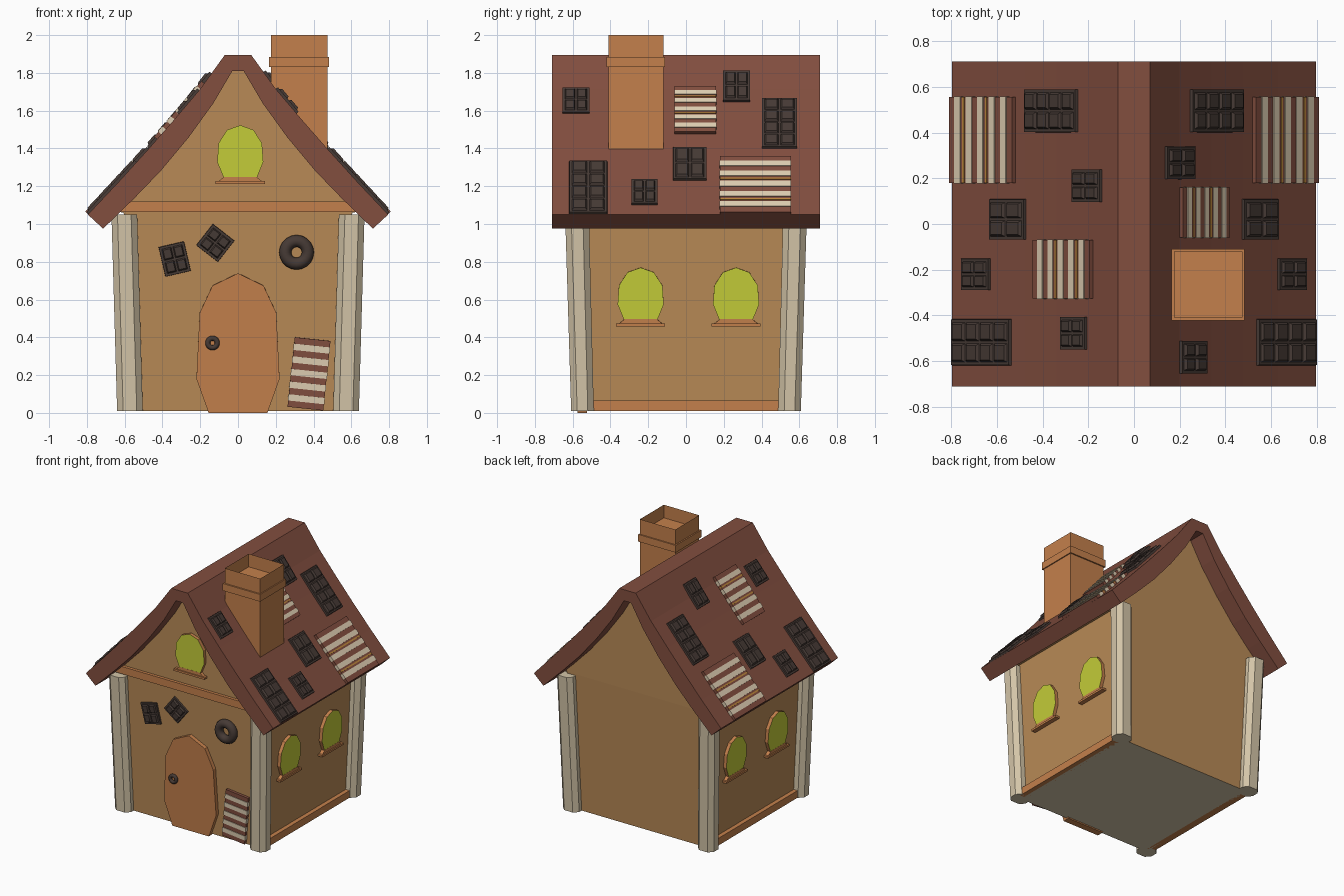
import bpy, bmesh, math
from mathutils import Matrix, Vector

if "Cube" in bpy.data.objects:
    bpy.data.objects.remove(bpy.data.objects["Cube"])


def srgb(r, g, b):
    f = lambda c: c / 12.92 if c <= 0.04045 else ((c + 0.055) / 1.055) ** 2.4
    return (f(r / 255), f(g / 255), f(b / 255), 1)


def material(name, r, g, b):
    m = bpy.data.materials.new(name)
    m.diffuse_color = srgb(r, g, b)
    m.use_nodes = True
    m.node_tree.nodes["Principled BSDF"].inputs["Base Color"].default_value = m.diffuse_color
    return m


WALL = material("gingerbread_tan", 184, 138, 86)
ORANGE = material("biscuit_orange", 196, 128, 76)
POST = material("post_beige", 212, 197, 168)
ROOF = material("roof_brown", 130, 78, 63)
CHOC = material("dark_chocolate", 70, 58, 53)
GLASS = material("window_yellow_green", 196, 204, 56)
CREAM = material("wafer_cream", 222, 206, 178)
GOLD = material("wafer_gold", 190, 135, 60)


def frame(o, u, v):
    """Local frame: u across, v up, third axis pointing out of the surface."""
    u, v = Vector(u).normalized(), Vector(v).normalized()
    n = u.cross(v)
    m = Matrix((u, v, n)).transposed().to_4x4()
    return Matrix.Translation(o) @ m


def prism(bm, pts, z0, z1, M, mat=0, shrink=0.0):
    """Extrude a 2D outline from z0 to z1 in frame M; returns the top face."""
    cx = sum(p[0] for p in pts) / len(pts)
    cy = sum(p[1] for p in pts) / len(pts)
    k = 1 - shrink
    low = [bm.verts.new(M @ Vector((x, y, z0))) for x, y in pts]
    top = [bm.verts.new(M @ Vector((cx + (x - cx) * k, cy + (y - cy) * k, z1))) for x, y in pts]
    faces = [bm.faces.new(low[::-1]), bm.faces.new(top)]
    for i in range(len(pts)):
        j = (i + 1) % len(pts)
        faces.append(bm.faces.new((low[i], low[j], top[j], top[i])))
    for f in faces:
        f.material_index = mat
    return faces[1]


def rect(x0, y0, x1, y1):
    return [(x0, y0), (x1, y0), (x1, y1), (x0, y1)]


def finish(name, bm, *mats):
    bmesh.ops.recalc_face_normals(bm, faces=bm.faces)
    me = bpy.data.meshes.new(name)
    bm.to_mesh(me)
    bm.free()
    for m in mats:
        me.materials.append(m)
    ob = bpy.data.objects.new(name, me)
    bpy.context.collection.objects.link(ob)
    return ob


def solid(name, pts, z0, z1, M, mat):
    bm = bmesh.new()
    prism(bm, pts, z0, z1, M)
    return finish(name, bm, mat)


def loft(name, low, top, z0, z1, mats, floor_mat=0):
    bm = bmesh.new()
    a = [bm.verts.new((x, y, z0)) for x, y in low]
    b = [bm.verts.new((x, y, z1)) for x, y in top]
    bm.faces.new(a[::-1]).material_index = floor_mat
    bm.faces.new(b)
    for i in range(len(a)):
        j = (i + 1) % len(a)
        bm.faces.new((a[i], a[j], b[j], b[i]))
    return finish(name, bm, *mats)


FLAT = Matrix.Identity(4)
XZ = frame((0, 0, 0), (1, 0, 0), (0, 0, 1))          # outlines in x-z, depth towards -y

# Walls: flaring lower box with beige floor, and the gable above it
loft("walls", rect(-.57, -.545, .57, .545), rect(-.605, -.577, .605, .577), .01, 1.06, (WALL, POST), 1)
INNER = [(.03, 1.81), (.13, 1.64), (.26, 1.46), (.41, 1.28), (.55, 1.135), (.714, .975)]
OUTER = [(.07, 1.895), (.2, 1.715), (.34, 1.55), (.476, 1.395), (.63, 1.225), (.795, 1.05)]
half = [(x, z + .02) for x, z in INNER[:5]] + [(.62, 1.06)]
solid("gable", half + [(-x, z) for x, z in half[::-1]], -.577, .577, XZ, WALL)

# Roof: one curved band
right = OUTER + INNER[::-1]
solid("roof", right + [(-x, z) for x, z in right[::-1]], -.71, .71, XZ, ROOF)


def post_outline(cx, cy, hx, hy, c=.032):
    return [(cx + x, cy + y) for x, y in (
        (hx - c, -hy), (hx, c - hy), (hx, hy - c), (hx - c, hy),
        (c - hx, hy), (-hx, hy - c), (-hx, c - hy), (c - hx, -hy))]


for sx in (-1, 1):
    side = "right" if sx > 0 else "left"
    # Leaning corner posts
    for sy in (-1, 1):
        loft(("front_" if sy < 0 else "back_") + side + "_post",
             post_outline(sx * .572, sy * .548, .068, .06),
             post_outline(sx * .602, sy * .577, .068, .063), .01, 1.05, (POST,))
    # Skirting boards along the sides
    x0, x1 = sorted((sx * .55, sx * .605))
    solid(side + "_skirting", rect(x0, -.51, x1, .49), .01, .065, FLAT, ORANGE)

# Beam under the front gable
solid("gable_beam", [(-.65, 1.063), (.65, 1.063), (.60, 1.12), (-.60, 1.12)], .56, .60, XZ, ORANGE)

# Chimney: hollow shaft with a collar
bm = bmesh.new()
top = prism(bm, rect(.175, -.41, .475, -.12), 1.36, 2.0, FLAT)
bmesh.ops.inset_region(bm, faces=[top], thickness=.028)
hole = bmesh.ops.extrude_discrete_faces(bm, faces=[top])["faces"][0]
bmesh.ops.translate(bm, verts=hole.verts, vec=(0, 0, -.1))
finish("chimney", bm, ORANGE)
bm = bmesh.new()
outer, inner = rect(.165, -.422, .483, -.11), rect(.18, -.405, .47, -.125)
rings = [[bm.verts.new((x, y, z)) for x, y in r] for r, z in
         ((outer, 1.83), (outer, 1.885), (inner, 1.885), (inner, 1.83))]
for k in range(4):
    a, b = rings[k], rings[(k + 1) % 4]
    for i in range(4):
        bm.faces.new((a[i], a[(i + 1) % 4], b[(i + 1) % 4], b[i]))
finish("chimney_collar", bm, ORANGE)


# Arched windows: frame with recessed glass, crossbars and a sill
def window(name, M):
    h = [(.085, 0), (.122, .09), (.115, .19), (.07, .26)]
    bm = bmesh.new()
    face = prism(bm, h + [(0, .285)] + [(-x, y) for x, y in h[::-1]], -.02, .025, M)
    bmesh.ops.inset_region(bm, faces=[face], thickness=.024, depth=-.012)
    face.material_index = 1
    prism(bm, rect(-.008, .02, .008, .265), 0, .022, M)
    prism(bm, rect(-.1, .132, .1, .148), 0, .021, M)
    prism(bm, rect(-.13, -.026, .13, -.011), -.02, .035, M)
    prism(bm, [(-.115, -.012), (.115, -.012), (.085, .012), (-.085, .012)], -.02, .026, M)
    finish(name, bm, ORANGE, GLASS)


window("gable_window", frame((.012, -.577, 1.238), (1, 0, 0), (0, 0, 1)))
for s, side in ((1, "right"), (-1, "left")):
    for y, n in ((-.24, "front"), (.265, "back")):
        window(f"{side}_{n}_window", frame((s * .586, y, .485), (0, s, 0), (s * .033, 0, 1)))


# Chocolate slab: base, thin rim and raised tapered tiles
def chocolate(name, M, w, h, nx=2, ny=2):
    bm = bmesh.new()
    prism(bm, rect(-w / 2, -h / 2, w / 2, h / 2), -.012, .014, M, 0, .03)
    m, g = .014, .008
    tw, th = (w - 2 * m + g) / nx, (h - 2 * m + g) / ny
    for i in range(nx):
        for j in range(ny):
            x, y = -w / 2 + m + i * tw, -h / 2 + m + j * th
            prism(bm, rect(x, y, x + tw - g, y + th - g), .012, .026, M, 0, .25)
    finish(name, bm, CHOC)


# Striped wafer: brown slab with thin cream and gold bands across it
def wafer(name, M, w, h, n, gold=()):
    bm = bmesh.new()
    prism(bm, rect(-w / 2, -h / 2, w / 2, h / 2), -.012, .02, M)
    p = h / (n + .5)
    for i in range(n):
        y = -h / 2 + p * (i + .5)
        prism(bm, rect(-w / 2 - .002, y, w / 2 + .002, y + p * .5), -.01, .024, M, 1)
        if i in gold:
            prism(bm, rect(-w / 2, y + p * .68, w / 2, y + p * .83), 0, .023, M, 2)
    finish(name, bm, ROOF, CREAM, GOLD)


def roof_z(x):
    for (xa, za), (xb, zb) in zip(OUTER, OUTER[1:]):
        if x <= xb:
            break
    return za + (zb - za) * (x - xa) / (xb - xa)


def on_roof(s, x0, x1, y0, y1):
    """Frame, width and slope length of a panel lying on the roof."""
    x0, x1 = x0 - .016, x1 - .016
    a, b = Vector((s * x1, 0, roof_z(x1))), Vector((s * x0, 0, roof_z(x0)))
    mid = (a + b) / 2 + Vector((0, (y0 + y1) / 2, 0))
    return frame(mid, (0, s, 0), b - a), y1 - y0, (b - a).length


# Roof sweets: shared on both slopes, then those that differ
shared = [(.26, .49, .40, .59, 4), (.487, .643, -.07, .11, 2),
          (.642, .765, -.29, -.15, 2), (.55, .81, -.62, -.415, 4)]
extra = {-1: [(.155, .28, .095, .24, 2), (.22, .33, -.55, -.405, 2)],
         1: [(.15, .275, .195, .34, 2), (.215, .328, -.655, -.51, 2)]}
wafers = {-1: (.195, .445, -.325, -.07), 1: (.215, .42, -.06, .16)}
for s, side in ((1, "right"), (-1, "left")):
    for k, (x0, x1, y0, y1, ny) in enumerate(shared + extra[s]):
        chocolate(f"{side}_roof_chocolate_{k}", *on_roof(s, x0, x1, y0, y1), 2, ny)
    wafer(f"{side}_lower_wafer", *on_roof(s, .535, .81, .18, .555), 5, (0, 2))
    wafer(f"{side}_upper_wafer", *on_roof(s, *wafers[s]), 5, (1, 3))

# Front wall: door, chocolates, leaning wafer
FRONT = frame((0, -.545, 0), (1, 0, 0), (0, -.03, 1))
dh = [(.155, 0), (.22, .18), (.203, .53), (.135, .675)]
solid("door", dh + [(0, .74)] + [(-x, z) for x, z in dh[::-1]], -.02, .03, FRONT, ORANGE)


def on_front(x, z, deg):
    return FRONT @ Matrix.Translation((x, z, 0)) @ Matrix.Rotation(math.radians(deg), 4, 'Z')


chocolate("front_chocolate_left", on_front(-.335, .815, 13), .14, .163)
chocolate("front_chocolate_right", on_front(-.12, .9, -38), .147, .145)
wafer("front_wafer", on_front(.376, .207, -6), .19, .37, 5)

# Ring doughnut and door ring
for name, x, y, z, R, r in (("doughnut", .31, -.585, .85, .06, .032),
                            ("door_ring", -.135, -.592, .37, .025, .013)):
    bpy.ops.mesh.primitive_torus_add(location=(x, y, z), rotation=(math.pi / 2, 0, 0),
                                     major_radius=R, minor_radius=r,
                                     major_segments=20, minor_segments=10)
    ob = bpy.context.object
    ob.name = name
    ob.data.materials.append(CHOC)
    bpy.ops.object.shade_smooth_by_angle(angle=math.radians(50))
